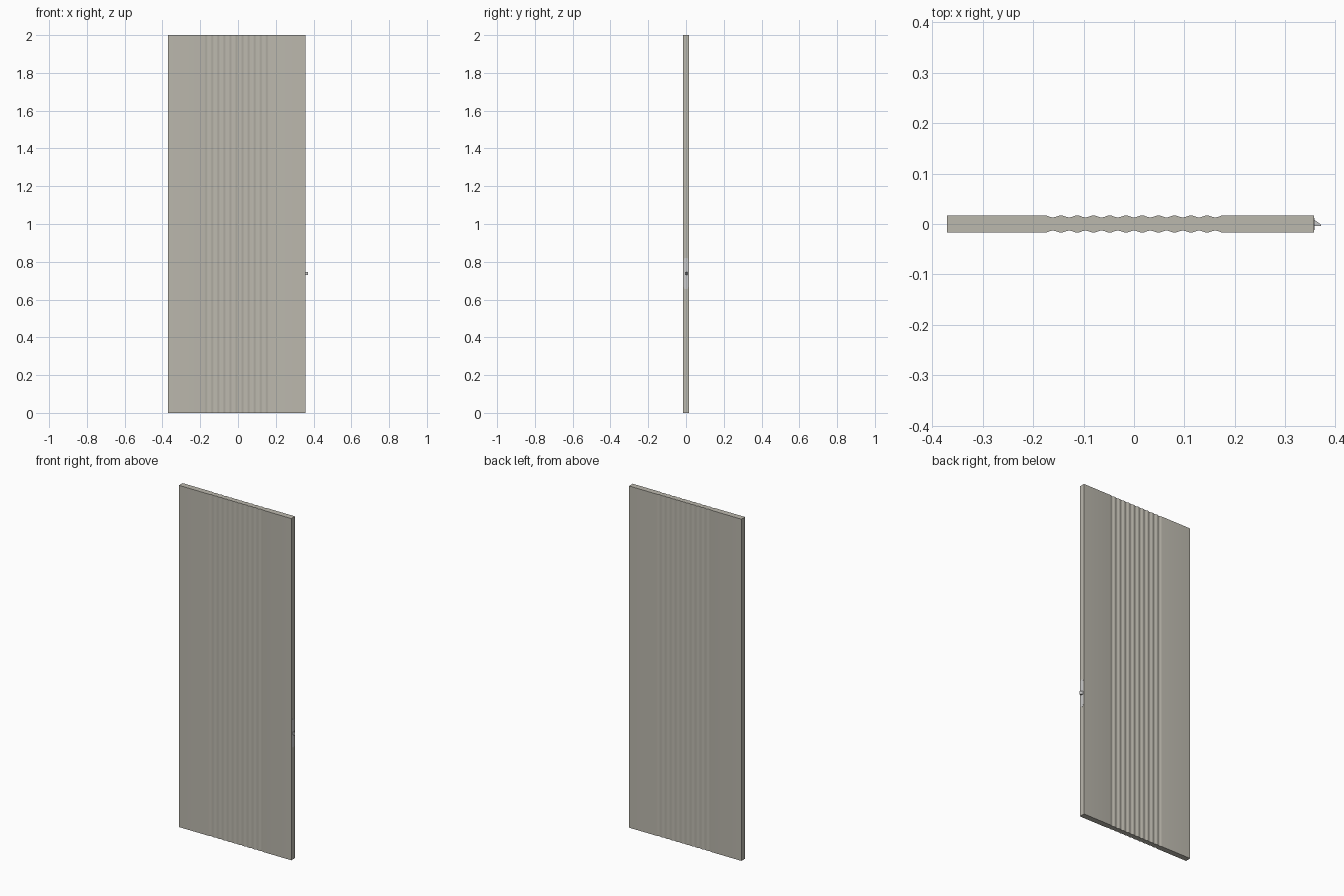
import bpy, bmesh, math

if "Cube" in bpy.data.objects:
    bpy.data.objects.remove(bpy.data.objects["Cube"])

X0, X1, HALF_T, HEIGHT = -0.371, 0.357, 0.017, 2.0
GROOVES, G0, PITCH, DEPTH, SEG = 11, -0.177, 0.0322, 0.004, 8


def material(name, color):
    mat = bpy.data.materials.new(name)
    mat.diffuse_color = color
    mat.use_nodes = True
    mat.node_tree.nodes["Principled BSDF"].inputs["Base Color"].default_value = mat.diffuse_color
    return mat


def prism(name, points, to_world, a, b, mat=None):
    """Extrude a 2D outline between depths a and b."""
    bm = bmesh.new()
    lo = [bm.verts.new(to_world(u, v, a)) for u, v in points]
    hi = [bm.verts.new(to_world(u, v, b)) for u, v in points]
    bm.faces.new(lo)
    bm.faces.new(hi)
    n = len(points)
    for i in range(n):
        j = (i + 1) % n
        bm.faces.new((lo[i], lo[j], hi[j], hi[i]))
    bmesh.ops.recalc_face_normals(bm, faces=bm.faces)
    mesh = bpy.data.meshes.new(name)
    bm.to_mesh(mesh)
    bm.free()
    if mat:
        mesh.materials.append(mat)
    obj = bpy.data.objects.new(name, mesh)
    bpy.context.collection.objects.link(obj)
    bpy.ops.object.select_all(action='DESELECT')
    obj.select_set(True)
    bpy.context.view_layer.objects.active = obj
    bpy.ops.object.shade_smooth_by_angle(angle=math.radians(35))
    return obj


def slot(r, half_h, zc):
    """Upright rounded strip outline in the y-z plane."""
    pts = []
    for sign, start in ((1, 0), (-1, math.pi)):
        for k in range(13):
            a = start + math.pi * k / 12
            pts.append((r * math.cos(a), zc + sign * (half_h - r) + r * math.sin(a)))
    return pts


panel_mat = material("warm_grey", (0.50, 0.48, 0.42, 1))

# Door leaf: fluted section, mirrored front to back, extruded upwards
flutes = []
for i in range(GROOVES * SEG + 1):
    t = i / SEG
    dip = DEPTH * 0.5 * (1 - math.cos(2 * math.pi * t))
    flutes.append((G0 + PITCH * t, HALF_T - dip))
back = [(X0, HALF_T)] + flutes + [(X1, HALF_T)]
front = [(x, -y) for x, y in reversed(back)]
prism("door_leaf", back + front, lambda u, v, d: (u, v, d), 0, HEIGHT, panel_mat)

# Latch face plate: rounded strip nearly flush with the right edge
ZC = 0.738
yz = lambda u, v, d: (d, u, v)
prism("latch_plate", slot(0.012, 0.083, ZC), yz, X1 - 0.002, X1 + 0.0006)

# Bevelled latch bolt
bolt = [(X1 - 0.002, -0.004), (0.371, -0.004), (0.371, -0.001),
        (X1 + 0.001, 0.008), (X1 - 0.002, 0.008)]
prism("latch_bolt", bolt, lambda u, v, d: (u, v, d), ZC - 0.009, ZC + 0.009)
